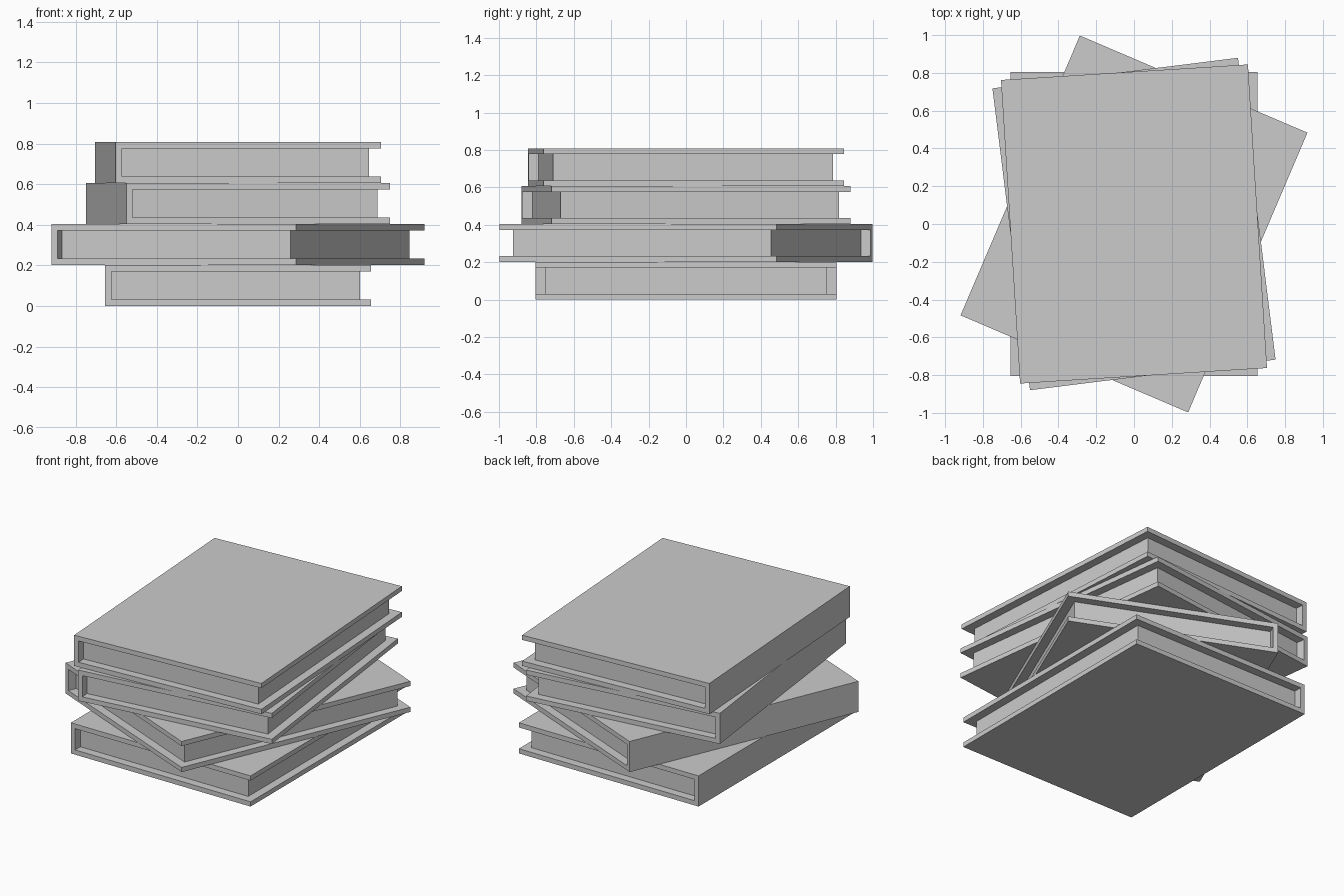
import bpy, bmesh, math

if "Cube" in bpy.data.objects:
    bpy.data.objects.remove(bpy.data.objects["Cube"])

W, D = 0.655, 0.805      # half width and half depth of a cover
H, T = 0.202, 0.031      # book height and board thickness
INSET = 0.055            # page setback from the cover edges


def prism(name, profile, half_depth, angle, z):
    """Extrude an x-z profile along y, then place it in the stack."""
    bm = bmesh.new()
    face = bm.faces.new([bm.verts.new((x, -half_depth, h)) for x, h in profile])
    new = bmesh.ops.extrude_face_region(bm, geom=[face])["geom"]
    bmesh.ops.translate(bm, vec=(0, 2 * half_depth, 0),
                        verts=[v for v in new if isinstance(v, bmesh.types.BMVert)])
    bmesh.ops.recalc_face_normals(bm, faces=bm.faces)
    mesh = bpy.data.meshes.new(name)
    bm.to_mesh(mesh)
    bm.free()
    ob = bpy.data.objects.new(name, mesh)
    ob.location.z = z
    ob.rotation_euler.z = math.radians(angle)
    bpy.context.collection.objects.link(ob)


# C-shaped cover with the spine on the left, and the page block inside it
cover = [(-W, 0), (W, 0), (W, T), (-W + T, T),
         (-W + T, H - T), (W, H - T), (W, H), (-W, H)]
pages = [(-W + T, T), (W - INSET, T), (W - INSET, H - T), (-W + T, H - T)]

# Four books, each turned differently
for i, angle in enumerate((0, -23.1, 7.1, 3.6)):
    prism(f"book_cover_{i + 1}", cover, D, angle, i * H)
    prism(f"book_pages_{i + 1}", pages, D - INSET, angle, i * H)
